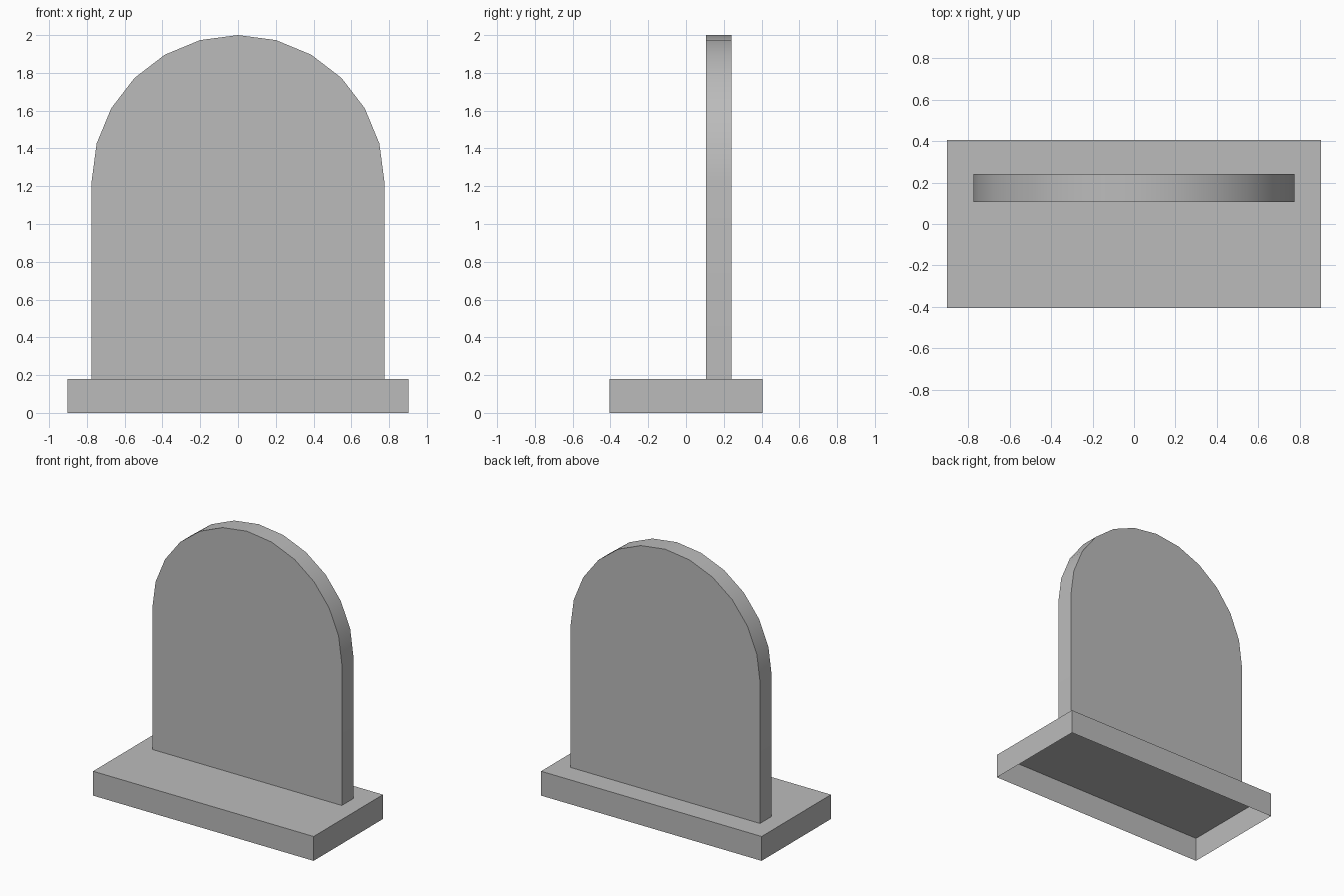
import bpy
import bmesh
from math import cos, sin, pi, radians

default = bpy.data.objects.get("Cube")
if default:
    bpy.data.objects.remove(default, do_unlink=True)

GREY = (0.5, 0.5, 0.5, 1)
stone = bpy.data.materials.new("stone grey")
stone.use_nodes = True
stone.diffuse_color = GREY
stone.node_tree.nodes["Principled BSDF"].inputs["Base Color"].default_value = GREY


def finish(name, bm):
    bmesh.ops.recalc_face_normals(bm, faces=bm.faces)
    mesh = bpy.data.meshes.new(name)
    bm.to_mesh(mesh)
    bm.free()
    mesh.materials.append(stone)
    obj = bpy.data.objects.new(name, mesh)
    bpy.context.collection.objects.link(obj)
    bpy.ops.object.select_all(action="DESELECT")
    obj.select_set(True)
    bpy.context.view_layer.objects.active = obj
    bpy.ops.object.shade_smooth_by_angle(angle=radians(30))
    return obj


def remove_bottom(bm):
    bm.normal_update()
    low = min(v.co.z for v in bm.verts)
    bottom = [f for f in bm.faces if all(v.co.z < low + 1e-4 for v in f.verts)]
    bmesh.ops.delete(bm, geom=bottom, context="FACES_ONLY")


# Plinth: a shallow box, hollow and open underneath
BASE_TOP = 0.18
bm = bmesh.new()
bmesh.ops.create_cube(bm, size=1)
for v in bm.verts:
    v.co = (v.co.x * 1.804, v.co.y * 0.81, (v.co.z + 0.5) * BASE_TOP)
remove_bottom(bm)
finish("plinth", bm)

# Upright slab: straight sides under a half-round top
RADIUS, SEGMENTS = 0.775, 12
FRONT, BACK = 0.106, 0.242
SPRING = 2 - RADIUS
profile = [(-RADIUS, BASE_TOP), (RADIUS, BASE_TOP)]
for i in range(SEGMENTS + 1):
    a = pi * i / SEGMENTS
    profile.append((RADIUS * cos(a), SPRING + RADIUS * sin(a)))
bm = bmesh.new()
face = bm.faces.new([bm.verts.new((x, FRONT, z)) for x, z in profile])
ext = bmesh.ops.extrude_face_region(bm, geom=[face], use_keep_orig=True)
moved = [g for g in ext["geom"] if isinstance(g, bmesh.types.BMVert)]
bmesh.ops.translate(bm, verts=moved, vec=(0, BACK - FRONT, 0))
remove_bottom(bm)
finish("upright_slab", bm)
